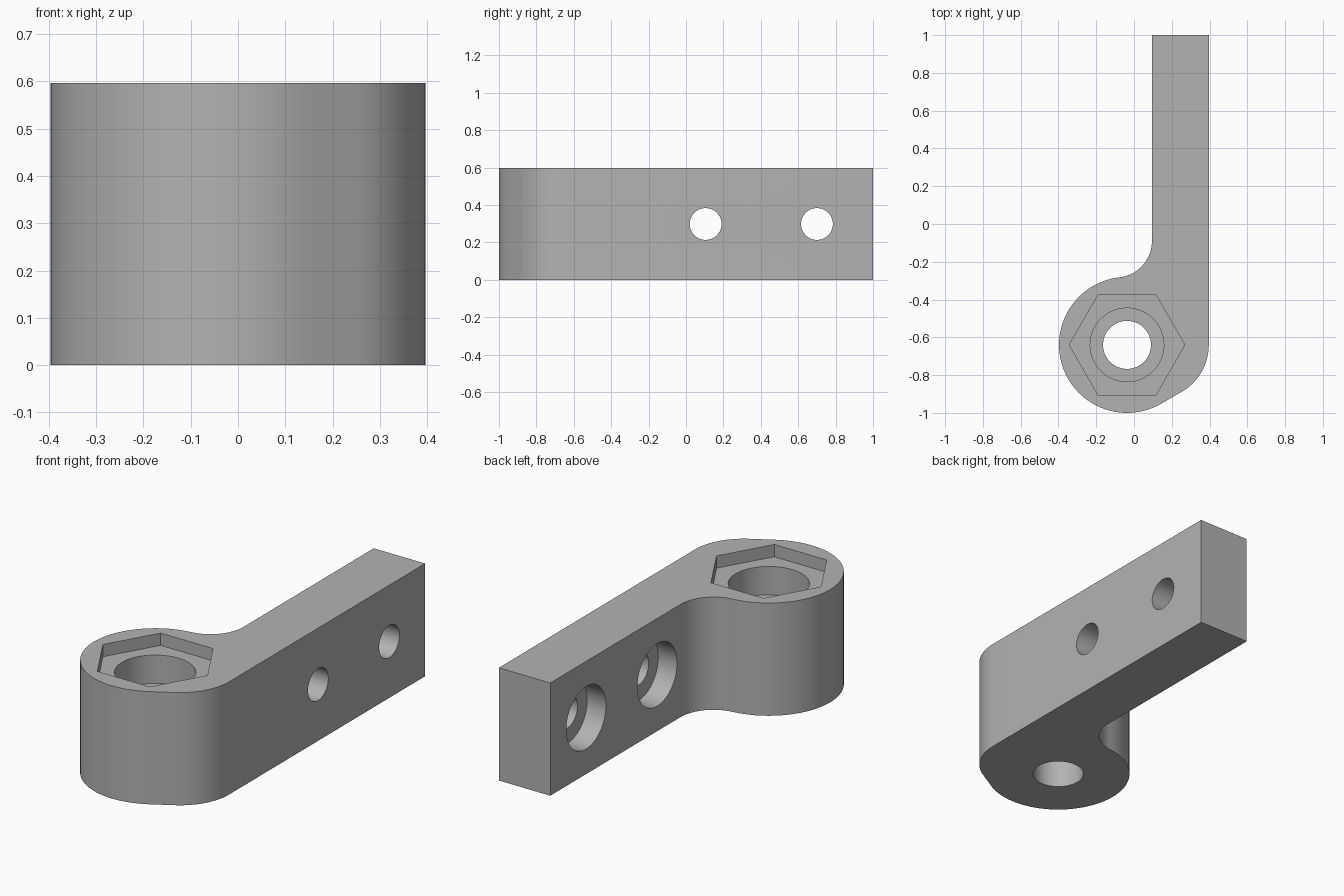
import bpy, bmesh
from math import cos, sin, pi, atan2, radians
from mathutils import Matrix, Vector

cube = bpy.data.objects.get("Cube")
if cube:
    bpy.data.objects.remove(cube, do_unlink=True)

HEIGHT = 0.597
BOSS, BOSS_R = Vector((-0.037, -0.64)), 0.36
ARM_IN, ARM_OUT, ARM_END = 0.095, 0.396, 1.0
FILLET_Y = -0.09

grey = bpy.data.materials.new("plain grey")
grey.use_nodes = True
grey.diffuse_color = (0.45, 0.45, 0.45, 1)
grey.node_tree.nodes["Principled BSDF"].inputs["Base Color"].default_value = grey.diffuse_color


def arc(centre, radius, start, end, steps):
    return [(centre[0] + radius * cos(start + (end - start) * i / steps),
             centre[1] + radius * sin(start + (end - start) * i / steps))
            for i in range(steps + 1)]


def add_object(name, bm):
    mesh = bpy.data.meshes.new(name)
    bmesh.ops.recalc_face_normals(bm, faces=bm.faces)
    bm.to_mesh(mesh)
    bm.free()
    mesh.materials.append(grey)
    obj = bpy.data.objects.new(name, mesh)
    bpy.context.collection.objects.link(obj)
    return obj


def cut(target, start, end, radius, sides=64):
    """Drill a straight hole between two points."""
    axis = Vector(end) - Vector(start)
    spin = axis.to_track_quat('Z', 'Y') if abs(axis.z) < 0.01 else Matrix.Identity(3).to_quaternion()
    # six-sided cutters keep a corner on the x axis
    turn = Matrix.Rotation(pi / 2 if sides == 6 else 0, 4, 'Z')
    place = Matrix.Translation((Vector(start) + Vector(end)) / 2) @ spin.to_matrix().to_4x4() @ turn
    bm = bmesh.new()
    bmesh.ops.create_cone(bm, cap_ends=True, segments=sides, radius1=radius,
                          radius2=radius, depth=axis.length, matrix=place)
    if sides == 6 and max(v.co.x for v in bm.verts) - BOSS.x < radius * 0.95:
        bmesh.ops.rotate(bm, verts=bm.verts, cent=(*BOSS, 0), matrix=Matrix.Rotation(pi / 2, 3, 'Z'))
    cutter = add_object("hole_cutter", bm)
    cutter.hide_render = True
    mod = target.modifiers.new("hole", 'BOOLEAN')
    mod.operation, mod.solver, mod.object = 'DIFFERENCE', 'EXACT', cutter
    bpy.context.view_layer.objects.active = target
    bpy.ops.object.modifier_apply(modifier=mod.name)
    bpy.data.objects.remove(cutter, do_unlink=True)


# Concave fillet tangent to the boss and the arm's inner face
a, b = ARM_IN - BOSS.x, FILLET_Y - BOSS.y
fillet_r = (a * a + b * b - BOSS_R ** 2) / (2 * (BOSS_R + a))
fillet = Vector((ARM_IN - fillet_r, FILLET_Y))
fillet_angle = atan2(fillet.y - BOSS.y, fillet.x - BOSS.x)

# Rounded outer corner tangent to the arm and a flat at 30 degrees
corner_r = 2 * BOSS_R - (ARM_OUT - BOSS.x)
corner = (ARM_OUT - corner_r, BOSS.y)
flat = radians(-60)

outline = [(ARM_OUT, ARM_END), (ARM_IN, ARM_END)]
outline += arc(fillet, fillet_r, 0, fillet_angle - pi, 20)
outline += arc(BOSS, BOSS_R, fillet_angle, flat + 2 * pi, 56)[1:]
outline += arc(corner, corner_r, flat, 0, 16)

# Bracket body
bm = bmesh.new()
base = bm.faces.new([bm.verts.new((x, y, 0)) for x, y in outline])
top = bmesh.ops.extrude_face_region(bm, geom=[base])["geom"]
bmesh.ops.translate(bm, vec=(0, 0, HEIGHT), verts=[v for v in top if isinstance(v, bmesh.types.BMVert)])
bracket = add_object("hinge_bracket", bm)

# Boss: nut pocket, washer bore and through hole
for depth, radius, sides in ((0.065, 0.306, 6), (0.215, 0.195, 64), (0.8, 0.127, 64)):
    cut(bracket, (*BOSS, HEIGHT - depth), (*BOSS, HEIGHT + 0.1), radius, sides)

# Arm: counterbored screw holes
for y in (0.105, 0.70):
    cut(bracket, (ARM_IN - 0.1, y, HEIGHT / 2), (ARM_IN + 0.11, y, HEIGHT / 2), 0.166)
    cut(bracket, (ARM_IN - 0.1, y, HEIGHT / 2), (ARM_OUT + 0.1, y, HEIGHT / 2), 0.085)

bpy.ops.object.select_all(action='DESELECT')
bracket.select_set(True)
bpy.context.view_layer.objects.active = bracket
bpy.ops.object.shade_smooth_by_angle(angle=radians(30))
